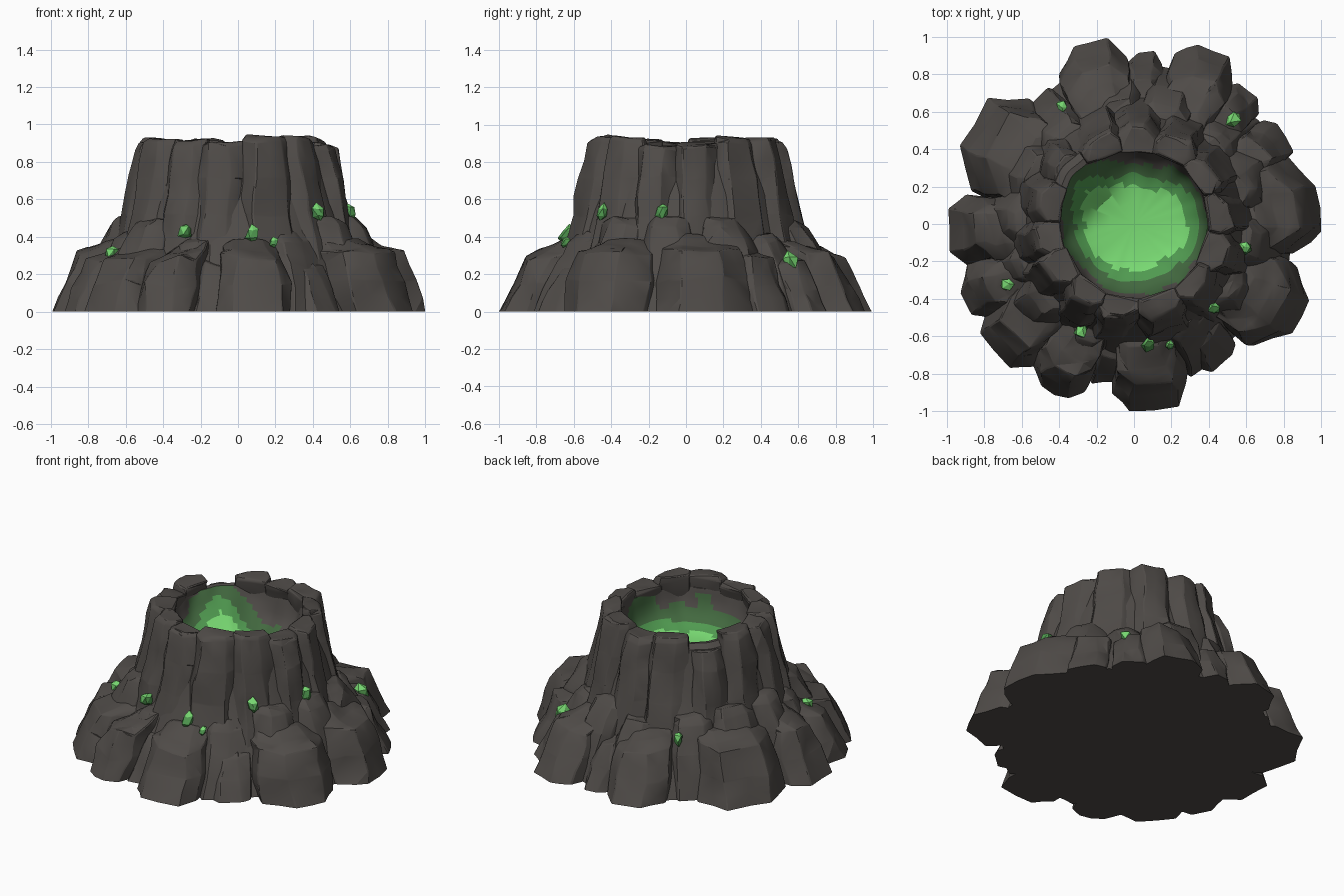
import bpy, bmesh, math, random
from mathutils import Vector, noise

if "Cube" in bpy.data.objects:
    bpy.data.objects.remove(bpy.data.objects["Cube"])

random.seed(7)


def mat(name, rgb):
    m = bpy.data.materials.new(name)
    m.diffuse_color = (*rgb, 1)
    m.use_nodes = True
    m.node_tree.nodes["Principled BSDF"].inputs["Base Color"].default_value = m.diffuse_color
    return m


ROCK = mat("dark_rock", (0.078, 0.070, 0.064))
DARK = mat("dim_green", (0.055, 0.14, 0.05))
MID = mat("mid_green", (0.08, 0.32, 0.08))
BRIGHT = mat("bright_green", (0.19, 0.70, 0.17))


def finish(bm, name, mats, angle=22):
    bmesh.ops.recalc_face_normals(bm, faces=bm.faces)
    me = bpy.data.meshes.new(name)
    bm.to_mesh(me)
    bm.free()
    for m in mats:
        me.materials.append(m)
    ob = bpy.data.objects.new(name, me)
    bpy.context.collection.objects.link(ob)
    bpy.ops.object.select_all(action='DESELECT')
    ob.select_set(True)
    bpy.context.view_layer.objects.active = ob
    bpy.ops.object.shade_smooth_by_angle(angle=math.radians(angle))
    return ob


def rock(name, angle, levels, jitter=0.02, rough=0.02):
    """Loft a chipped block; levels are (z, inner radius, outer radius, width)."""
    a = math.radians(angle)
    out = Vector((math.cos(a), math.sin(a), 0))
    side = Vector((-math.sin(a), math.cos(a), 0))
    skew = [random.uniform(-0.18, 0.18) for _ in range(4)]
    bm = bmesh.new()
    rings = []
    for z, ri, ro, w in levels:
        h = w / 2
        cut = min(0.26 * w, 0.45 * (ro - ri))
        pts = [(-h * 0.85, ri), (-h, ro - cut * (1.2 + skew[0])), (-h * (0.55 + skew[1]), ro),
               (h * (0.5 + skew[2]), ro - 0.01), (h, ro - cut * (1.2 + skew[3])), (h * 0.85, ri)]
        ring = []
        for s, r in pts:
            p = side * (s + random.uniform(-jitter, jitter)) + out * (r + random.uniform(-jitter, jitter) * 0.6)
            p.z = z + (random.uniform(-jitter, jitter) if z > 0 else 0)
            ring.append(bm.verts.new(p))
        rings.append(ring)
    for lo, hi in zip(rings, rings[1:]):
        for i in range(6):
            j = (i + 1) % 6
            bm.faces.new((lo[i], lo[j], hi[j], hi[i]))
    bm.faces.new(rings[0][::-1])
    bm.faces.new(rings[-1])
    # chip the hard edges, then roughen the surface
    edges = [e for e in bm.edges if max(v.co.z for v in e.verts) > 0.01]
    bmesh.ops.bevel(bm, geom=edges, offset=0.006, segments=1, affect='EDGES', clamp_overlap=True)
    bmesh.ops.triangulate(bm, faces=bm.faces)
    bmesh.ops.subdivide_edges(bm, edges=[e for e in bm.edges if e.calc_length() > 0.09], cuts=1)
    bmesh.ops.triangulate(bm, faces=bm.faces)
    for v in bm.verts:
        ground = v.co.z < 0.004
        seed = Vector((angle, 0, 0))
        v.co += noise.noise_vector(v.co * 5 + seed) * rough + noise.noise_vector(v.co * 14 + seed) * rough * 0.4
        v.co.z = 0 if ground else max(v.co.z, 0)
        v.co.x = max(-1, min(1, v.co.x))
        v.co.y = max(-1, min(1, v.co.y))
    return finish(bm, name, [ROCK])


# Core: one lathed shell, outside slope, rim and glowing bowl
profile = [(0, 0), (0.80, 0), (0.72, 0.20), (0.60, 0.42), (0.54, 0.62), (0.48, 0.84), (0.44, 0.865),
           (0.41, 0.85), (0.402, 0.82), (0.396, 0.79), (0.386, 0.76), (0.374, 0.73), (0.36, 0.705),
           (0.34, 0.68), (0.315, 0.66), (0.29, 0.642), (0.265, 0.63), (0.24, 0.62), (0.20, 0.61),
           (0.12, 0.60), (0, 0.595)]
SEG = 120
bm = bmesh.new()
prev = None
for k, (r, z) in enumerate(profile):
    if r == 0:
        ring = [bm.verts.new((0, 0, z))] * SEG
    else:
        ring = []
        for i in range(SEG):
            t = 2 * math.pi * i / SEG
            q = r + 0.025 * noise.noise(Vector((math.cos(t) * 3, math.sin(t) * 3, z * 4)))
            zz = z
            if k > 6:
                # a ramp of glowing flow rises to the back left notch
                ramp = max(0, 1 - abs(math.degrees(t) - 145) / 50)
                ramp = ramp * ramp * (3 - 2 * ramp)
                zz = max(z, z + ramp * (0.62 + 1.15 * (r - 0.20) - z))
            ring.append(bm.verts.new((q * math.cos(t), q * math.sin(t), zz)))
    if prev:
        for i in range(SEG):
            j = (i + 1) % SEG
            f = bm.faces.new(list(dict.fromkeys((prev[i], prev[j], ring[j], ring[i]))))
            if k > 6:
                # glow bands: brightest in the middle, spreading up the ramp
                c = f.calc_center_median()
                t = math.degrees(math.atan2(c.y, c.x))
                d = math.hypot(c.x - 0.01, c.y * 1.1) + 0.04 * noise.noise(c * 7)
                d += 0.03 * max(0, math.sin(math.radians(t)))
                d -= 0.085 * max(0, 1 - abs(t - 145) / 34)
                f.material_index = 3 if d < 0.265 else 2 if d < 0.33 else 1 if d < 0.405 else 0
    prev = ring
finish(bm, "crater_core", [ROCK, DARK, MID, BRIGHT], 30)

# Tall columns around the rim: angle, width, top height
columns = [(-100, .24, .91), (-72, .25, .93), (-45, .26, .935), (-19, .22, .89), (8, .24, .90),
           (35, .27, .935), (62, .24, .93), (88, .23, .89), (113, .25, .92), (141, .22, .83),
           (166, .25, .92), (-170, .21, .90), (-149, .22, .925), (-125, .23, .92)]
for i, (a, w, top) in enumerate(columns):
    o = random.uniform(-0.015, 0.015)
    rock(f"rim_column_{i + 1}", a, [
        (0.25, 0.45, 0.68 + o, w * 1.27), (0.52, 0.43, 0.61 + o, w * 1.13), (0.72, 0.42, 0.57 + o, w * 1.04),
        (top - 0.025, 0.385, 0.525 + o, w * 0.95), (top, 0.39, 0.505 + o, w * 0.86)], 0.012, 0.017)

# Middle boulders leaning on the columns: angle, width, top height
boulders = [(-140, .26, .50), (-112, .20, .40), (-88, .22, .36), (-62, .24, .42), (-35, .24, .50),
            (-8, .24, .50), (20, .28, .50), (44, .22, .42), (74, .24, .50), (98, .24, .44),
            (128, .24, .46), (152, .28, .48), (178, .26, .52), (-160, .24, .44)]
for i, (a, w, top) in enumerate(boulders):
    rock(f"middle_boulder_{i + 1}", a, [
        (0, 0.45, 0.86, w * 1.2), (top * 0.6, 0.45, 0.76, w * 1.1),
        (top - 0.04, 0.44, 0.68, w), (top, 0.45, 0.63, w * 0.88)], 0.018)

# Skirt of large foot rocks: angle, ground radius, width, shoulder height
feet = [(105, 1.00, .38, .31), (86, .93, .23, .27), (65, 1.02, .34, .30), (49, .95, .24, .25),
        (30, .94, .24, .28), (7, 1.00, .52, .33), (-30, 1.03, .50, .31), (-57, .89, .26, .24),
        (-84, 1.00, .40, .30), (-101, .87, .22, .25), (-116, 1.01, .33, .28), (-138, 1.01, .38, .29),
        (-156, 1.00, .32, .27), (-177, 1.00, .36, .31), (150, 1.02, .56, .32), (124, .85, .30, .27)]
for i, (a, r, w, h) in enumerate(feet):
    rock(f"foot_rock_{i + 1}", a, [
        (0, 0.50, r, w), (h * 0.5, 0.50, r - 0.07, w * 0.96), (h, 0.50, r - 0.14, w * 0.86),
        (h + 0.025, 0.50, r - 0.23, w * 0.80), (h + 0.07, 0.50, r - 0.34, w * 0.66)], 0.018, 0.022)

# Glowing crystals in the crevices: position and size
crystals = [(.53, .56, .26, .052), (.60, -.125, .54, .042), (.43, -.45, .53, .044), (.075, -.64, .42, .042),
            (.19, -.65, .37, .030), (-.28, -.575, .43, .046), (-.68, -.325, .31, .042), (-.39, .63, .37, .042)]
for i, (x, y, z, s) in enumerate(crystals):
    bm = bmesh.new()
    bmesh.ops.create_icosphere(bm, subdivisions=1, radius=s)
    lean = Vector((x, y, 0)).normalized() * -0.4
    for v in bm.verts:
        v.co *= random.uniform(0.6, 1.2)
        v.co = Vector((x, y, z)) + Vector((v.co.x * 0.9, v.co.y * 0.9, v.co.z * 1.2)) + lean * v.co.z
    for f in bm.faces:
        f.material_index = 1 if f.calc_center_median().z > z + 0.2 * s else 0
    finish(bm, f"crystal_{i + 1}", [MID, BRIGHT], 20)
